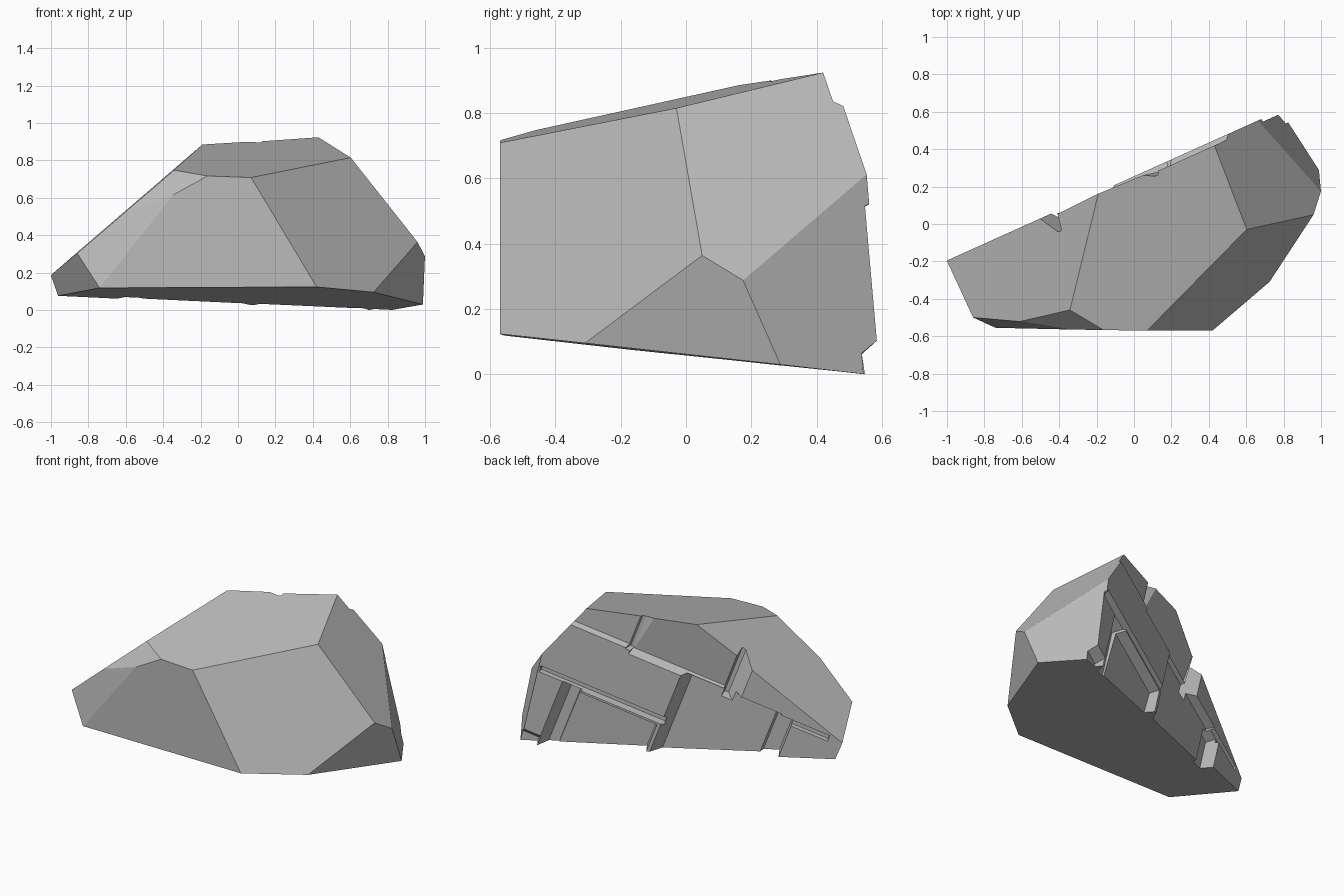
import bpy, bmesh
from math import radians, cos, sin
from mathutils import Vector as V

if "Cube" in bpy.data.objects:
    bpy.data.objects.remove(bpy.data.objects["Cube"])

# Key corners of the boulder
A, B, C = V((-.74, -.555, .115)), V((.42, -.57, .12)), V((.73, -.30, .095))
D, E, F = V((.98, .30, .03)), V((.96, .05, .36)), V((1.0, .17, .295))
G, H, I = V((.60, -.03, .815)), V((.43, .42, .92)), V((.07, -.57, .705))
J, K, L = V((-.17, -.565, .712)), V((-.345, -.46, .742)), V((-.19, .165, .882))
M, N, P = V((-.86, -.50, .30)), V((-1.0, -.195, .18)), V((-.62, -.52, .51))
T = V((.77, .43, .51))

# Each facet is a plane through three corners
FACETS = [
    (A, B, V((.85, .52, .0))),    # underside
    (A, B, I),                    # front
    (I, B, G),                    # front right
    (C, E, F),                    # lower right
    (E, G, H),                    # upper right
    (D, F, T),                    # back right corner
    (I, H, L),                    # top
    (K, J, P), (M, A, P),         # front left bevels
    (M, K, L),                    # left slope
    (M, A, N),                    # left end
    (V((-1, -.195, 0)), V((-1, -.195, 1)), V((.55, .5025, 0))),  # back cliff
]
CENTRE = V((.1, -.1, .4))

stone = bpy.data.materials.new("dark_stone")
stone.diffuse_color = (.5, .5, .5, 1)
stone.use_nodes = True
stone.node_tree.nodes["Principled BSDF"].inputs["Base Color"].default_value = stone.diffuse_color


def new_object(name, bm):
    bmesh.ops.recalc_face_normals(bm, faces=bm.faces)
    mesh = bpy.data.meshes.new(name)
    bm.to_mesh(mesh)
    bm.free()
    mesh.materials.append(stone)
    ob = bpy.data.objects.new(name, mesh)
    bpy.context.collection.objects.link(ob)
    return ob


# Boulder body: a block sliced by every facet plane
bm = bmesh.new()
bmesh.ops.create_cube(bm, size=6)
for a, b, c in FACETS:
    n = (b - a).cross(c - a).normalized()
    if n.dot(CENTRE - a) > 0:
        n = -n
    cut = bmesh.ops.bisect_plane(bm, geom=bm.verts[:] + bm.edges[:] + bm.faces[:],
                                 dist=1e-5, plane_co=a, plane_no=n, clear_outer=True)
    edges = [g for g in cut['geom_cut'] if isinstance(g, bmesh.types.BMEdge)]
    bmesh.ops.edgeloop_fill(bm, edges=edges)
rock = new_object("boulder", bm)

# Cliff frame: p runs up along the bedding, q across it, s out of the cliff
TA = V((.912, .41, 0))
OUT = V((-.41, .912, 0))
c20, s20 = cos(radians(20)), sin(radians(20))
EP = TA * c20 + V((0, 0, s20))
EQ = TA * -s20 + V((0, 0, c20))


def cliff(p, q, s):
    return V((0, .255, 0)) + EP * p + EQ * q + OUT * s


def chip(p0, p1, q0, q1, depth, slant_p=.3, slant_q=.3, tilt=0.0, slant_p0=.15):
    """Remove a block from the cliff; the walls flare outward, the floor may tilt."""
    bm = bmesh.new()
    top = .25
    for p, sp in ((p0, -slant_p0), (p1, slant_p)):
        for q, sq in ((q0, -slant_q), (q1, slant_q)):
            d = depth + (tilt if q == q0 else 0)
            bm.verts.new(cliff(p, q, -d))
            bm.verts.new(cliff(p + sp * (top + d), q + sq * (top + d), top))
    bmesh.ops.convex_hull(bm, input=bm.verts)
    cutter = new_object("chip_cutter", bm)
    cutter.hide_render = True
    mod = rock.modifiers.new("chip", 'BOOLEAN')
    mod.operation, mod.solver, mod.object = 'DIFFERENCE', 'EXACT', cutter
    bpy.context.view_layer.objects.active = rock
    bpy.ops.object.modifier_apply(modifier=mod.name)
    bpy.data.objects.remove(cutter)


chip(.415, 1.4, .60, 1.5, .026, slant_q=.8)             # upper left bed
chip(-.19, .40, .58, 1.0, -.004, slant_q=.8, tilt=.045)  # upper right bed, leaning back
chip(.40, .42, .585, 1.5, .045, .5, slant_p0=1.6)       # joint in upper bed
chip(-.56, .015, -.6, .565, .055, 1.1, .1)              # middle lower bed
chip(-.635, -.545, -.7, .535, .085, .4)                 # joint beside left block
chip(-.225, -.20, .515, 1.3, .105, .1, slant_p0=.8)     # notch on left slope edge
chip(-.88, -.19, .525, .555, .025, .2, .2)              # thin bedding crack
chip(.105, .66, -.7, .165, .06, .2, .3, .035)           # lower hollow
chip(.645, 1.6, -.8, .225, .016, .3, .4)                # lower left bed
chip(.06, .86, .205, .24, .045, .2, .2)                 # crack below main slab
chip(.72, 1.6, -.9, -.235, .075, .3, .7)                # broken foot
chip(.60, .66, -.7, .18, .085, .8, .3)                  # joint by the hollow

# Stand the boulder on the ground
low = min(v.co.z for v in rock.data.vertices)
for v in rock.data.vertices:
    v.co.z -= low
